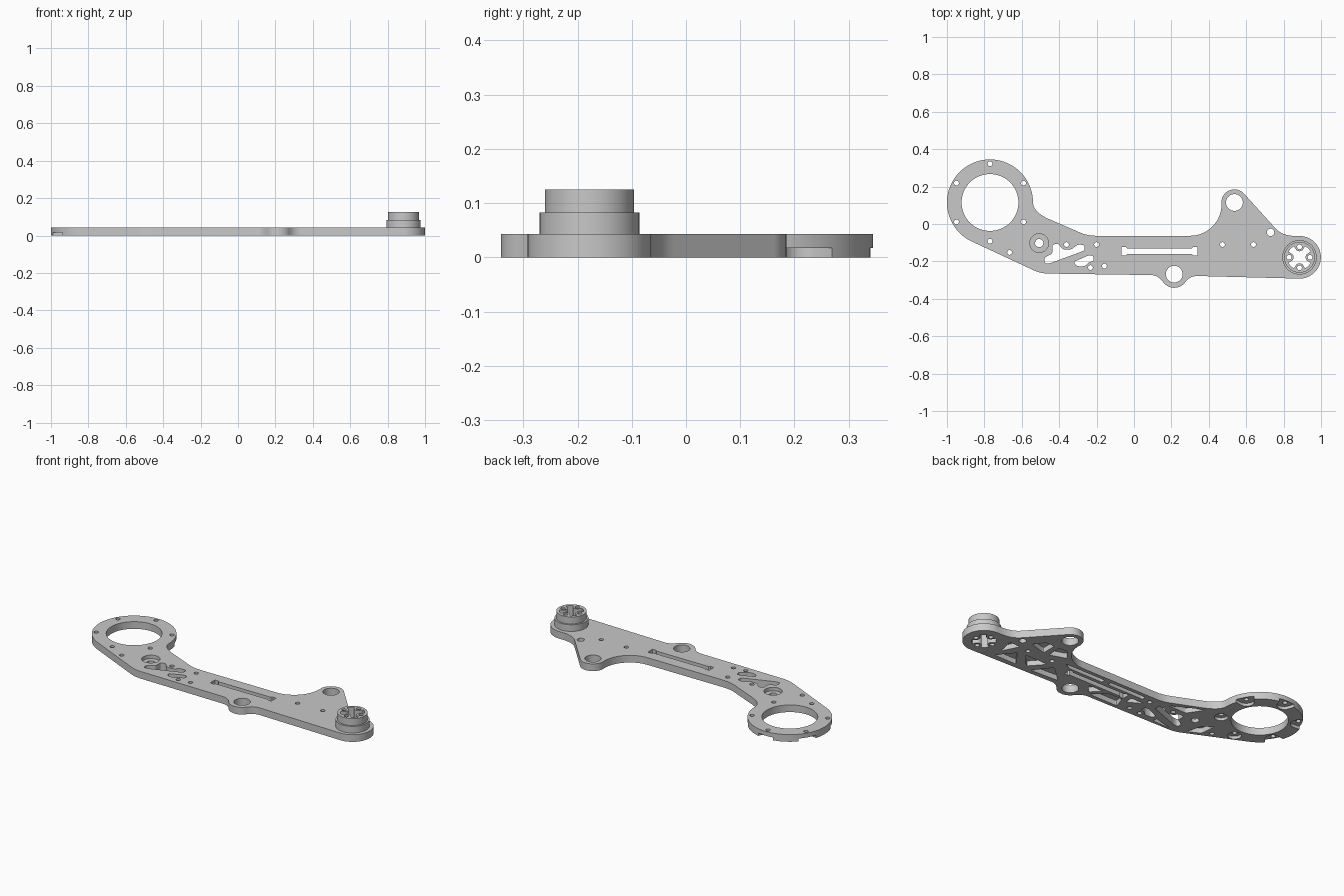
import bpy, bmesh
from math import sin, cos, sqrt, radians
from mathutils import Vector
from mathutils.geometry import tessellate_polygon

if "Cube" in bpy.data.objects:
    bpy.data.objects.remove(bpy.data.objects["Cube"])

# Material
metal = bpy.data.materials.new("satin grey")
metal.use_nodes = True
GREY = (0.58, 0.58, 0.58, 1)
metal.diffuse_color = GREY
metal.node_tree.nodes["Principled BSDF"].inputs["Base Color"].default_value = GREY

THICK, STEP, TOP = 0.043, 0.083, 0.125
RECESS, NOTCH, WEB = 0.022, 0.017, 0.03
RING = (-0.77, 0.115)
BOSS = (0.885, -0.178)
EAR = (0.537, 0.115)
BUMP = (0.215, -0.268)
SPINDLE = (-0.507, -0.102)


# Profile helpers
def polar(centre, r, degrees):
    a = radians(degrees)
    return (centre[0] + r * cos(a), centre[1] + r * sin(a))


def arc(centre, r, a0, a1, n=32):
    return [polar(centre, r, a0 + (a1 - a0) * i / n) for i in range(n + 1)]


def circle(centre, r, n=32):
    return arc(centre, r, 0, 360, n)[:-1]


def lobed(centre, r, reach, lobe, period, phase, angles):
    """Arc of radius r, bitten into by evenly spaced round lobes."""
    loop = []
    for a in angles:
        off = radians((a - phase + period / 2) % period - period / 2)
        side = reach * sin(off)
        bitten = abs(side) < lobe
        loop.append(polar(centre, reach * cos(off) - sqrt(lobe ** 2 - side ** 2) if bitten else r, a))
    return loop


def bend(p, c, q, n=8):
    p, c, q = Vector(p), Vector(c), Vector(q)
    return [tuple(p.lerp(c, i / n).lerp(c.lerp(q, i / n), i / n)) for i in range(n + 1)]


def rounded(points, r=0.012):
    out = []
    for i, c in enumerate(points):
        c = Vector(c)
        ends = []
        for other in (points[i - 1], points[(i + 1) % len(points)]):
            d = Vector(other) - c
            ends.append(c + d.normalized() * min(r, d.length * 0.4))
        out += bend(ends[0], c, ends[1], 4)
    return out


# Surface helpers
def wall(bm, loop, z0, z1, inner=False):
    area = sum(a[0] * b[1] - b[0] * a[1] for a, b in zip(loop, loop[1:] + loop[:1]))
    if (area < 0) != inner:
        loop = loop[::-1]
    low = [bm.verts.new((x, y, z0)) for x, y in loop]
    high = [bm.verts.new((x, y, z1)) for x, y in loop]
    for i in range(len(loop)):
        bm.faces.new((low[i - 1], low[i], high[i], high[i - 1]))


def cap(bm, loops, z, up):
    """Flat face bounded by the first loop, with the others as holes."""
    points = [[Vector((x, y, z)) for x, y in loop] for loop in loops]
    verts = [bm.verts.new(p) for loop in points for p in loop]
    for tri in tessellate_polygon(points):
        face = bm.faces.new([verts[i] for i in tri])
        face.normal_update()
        if (face.normal.z > 0) != up:
            face.normal_flip()


def finish(bm, name):
    bmesh.ops.remove_doubles(bm, verts=bm.verts, dist=0.00001)
    mesh = bpy.data.meshes.new(name)
    bm.to_mesh(mesh)
    bm.free()
    mesh.materials.append(metal)
    obj = bpy.data.objects.new(name, mesh)
    bpy.context.collection.objects.link(obj)
    return obj


# Plate outline, counter-clockwise after the ring
rest = bend((-0.535, -0.248), (-0.505, -0.263), (-0.46, -0.265))
rest += bend((0.09, -0.273), (0.13, -0.274), (0.155, -0.31))[:-1]
rest += arc(BUMP, 0.073, 215, 325)
rest += bend((0.275, -0.31), (0.3, -0.277), (0.34, -0.278))[1:]
rest += arc(BOSS, 0.114, -90, 92, 40)
rest += bend((0.86, -0.064), (0.79, -0.062), (0.755, -0.022))
rest += arc(EAR, 0.07, 42, 180)
rest += arc((0.3, 0.105), 0.168, 0, -90, 24)
rest += bend((-0.2, -0.063), (-0.25, -0.063), (-0.29, -0.045))
rest += bend((-0.44, 0.02), (-0.54, 0.06), (-0.54, 0.115))[:-1]
ring_angles = [246 * i / 128 for i in range(129)]
outline = [polar(RING, 0.23, a) for a in ring_angles] + rest
notched = lobed(RING, 0.23, 0.207, 0.042, 60, 30, ring_angles) + rest

# Slot with widened ends
slot_half = [(-0.067, 0.023), (-0.045, 0.023), (-0.037, 0.015),
             (0.31, 0.015), (0.318, 0.023), (0.34, 0.023)]
slot = [(x, h - 0.146) for x, h in slot_half]
slot += [(x, -h - 0.146) for x, h in reversed(slot_half)]

# Lightening windows
window_large = [(-0.436, -0.11), (-0.404, -0.104), (-0.382, -0.136), (-0.334, -0.136),
                (-0.302, -0.11), (-0.265, -0.112), (-0.265, -0.142), (-0.452, -0.211),
                (-0.479, -0.211), (-0.479, -0.18), (-0.436, -0.158)]
window_small = [(-0.324, -0.203), (-0.243, -0.168), (-0.217, -0.17), (-0.217, -0.2),
                (-0.24, -0.203), (-0.262, -0.226), (-0.305, -0.226)]

# Bore of the boss with four screw lobes
bore = [lobed(BOSS, 0.066, 0.056, 0.024, 90, 0, [360 * (i + 0.5) / 128 for i in range(128)])]
bore += [circle(polar(BOSS, 0.056, a), 0.013, 16) for a in range(0, 360, 90)]

# Holes that pass right through
small_holes = [(-0.665, -0.152), (-0.361, -0.11), (-0.2, -0.11), (-0.233, -0.233),
               (-0.158, -0.225), (0.473, -0.11), (0.639, -0.11)]
through = [circle(RING, 0.152, 64), circle(EAR, 0.045), circle(BUMP, 0.045),
           circle((0.73, -0.045), 0.02), slot, rounded(window_large), rounded(window_small)]
through += [circle(p, 0.013, 16) for p in small_holes] + bore
bolts = [circle(polar(RING, 0.207, a), 0.013, 16) for a in range(30, 390, 60)]
counterbores = [circle(polar(RING, 0.207, a), 0.036) for a in (270, 330)]
spindle_hole, spindle_recess = circle(SPINDLE, 0.022), circle(SPINDLE, 0.05)

# Pockets between the ribs on the underside
pockets = [rounded(p) for p in (
    [(0.32, -0.245), (0.5, -0.255), (0.42, -0.155)],
    [(0.47, -0.15), (0.62, -0.15), (0.545, -0.235)],
    [(0.6, -0.255), (0.75, -0.255), (0.67, -0.16)],
    [(0.7, -0.1), (0.77, -0.1), (0.75, -0.2)],
    [(0.475, 0.02), (0.53, 0.02), (0.53, -0.07), (0.43, -0.035)],
    [(0.565, 0.02), (0.62, 0.02), (0.67, -0.04), (0.565, -0.07)],
    [(-0.15, -0.085), (0.09, -0.085), (0.09, -0.11), (-0.15, -0.11)],
    [(0.13, -0.085), (0.4, -0.085), (0.36, -0.11), (0.13, -0.11)],
    [(-0.07, -0.18), (0.02, -0.18), (0.1, -0.25), (-0.09, -0.25)],
    [(0.06, -0.18), (0.16, -0.18), (0.12, -0.235)],
    [(-0.19, -0.14), (-0.1, -0.14), (-0.1, -0.19)],
    [(-0.46, -0.25), (-0.34, -0.25), (-0.34, -0.22)],
    [(-0.48, 0.015), (-0.43, -0.005), (-0.3, -0.075), (-0.42, -0.075)],
    [(-0.63, -0.09), (-0.575, -0.13), (-0.55, -0.22), (-0.62, -0.185)],
)]

# Plate: faces, rim, then the walls of each kind of opening
bm = bmesh.new()
cap(bm, [outline] + through + bolts + [spindle_recess], THICK, True)
cap(bm, [outline] + through + bolts + pockets + [spindle_hole], NOTCH, False)
cap(bm, [notched] + through + counterbores + pockets + [spindle_hole], 0, False)
cap(bm, [spindle_recess, spindle_hole], RECESS, True)
wall(bm, outline, NOTCH, THICK)
wall(bm, notched, 0, NOTCH)
wall(bm, spindle_hole, 0, RECESS, True)
wall(bm, spindle_recess, RECESS, THICK, True)
for loops, z0, z1 in ((through, 0, THICK), (bolts, NOTCH, THICK),
                      (counterbores, 0, NOTCH), (pockets, 0, WEB)):
    for loop in loops:
        wall(bm, loop, z0, z1, True)
for loop in pockets:
    cap(bm, [loop], WEB, False)
plate = finish(bm, "plate")

# Stepped boss on the end of the arm
bm = bmesh.new()
lower, upper = circle(BOSS, 0.092, 64), circle(BOSS, 0.082, 64)
wall(bm, lower, THICK, STEP)
cap(bm, [lower, upper], STEP, True)
wall(bm, upper, STEP, TOP)
cap(bm, [upper] + bore, TOP, True)
for loop in bore:
    wall(bm, loop, THICK, TOP, True)
boss = finish(bm, "stepped_boss")

# Smooth the curved walls and keep the rims crisp
bpy.ops.object.select_all(action="DESELECT")
for part in (plate, boss):
    part.select_set(True)
bpy.context.view_layer.objects.active = plate
bpy.ops.object.shade_smooth_by_angle(angle=radians(30))
